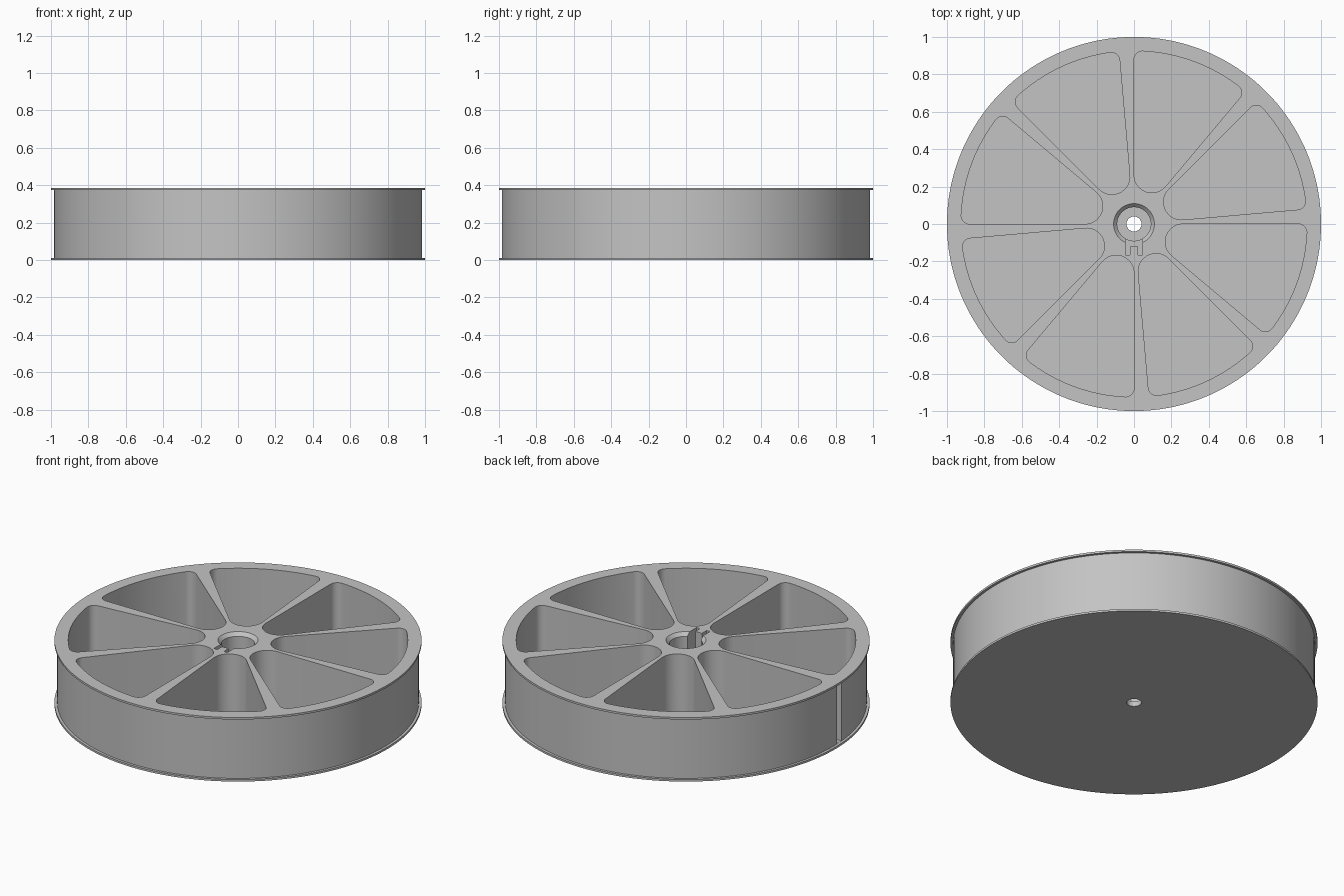
import bpy, bmesh
from math import sin, cos, asin, pi, radians
from mathutils import Matrix

if "Cube" in bpy.data.objects:
    bpy.data.objects.remove(bpy.data.objects["Cube"], do_unlink=True)

HEIGHT = 0.385
FLOOR = 0.02
LIP = 0.012


def make_object(name, bm):
    bmesh.ops.recalc_face_normals(bm, faces=bm.faces)
    mesh = bpy.data.meshes.new(name)
    bm.to_mesh(mesh)
    bm.free()
    obj = bpy.data.objects.new(name, mesh)
    bpy.context.scene.collection.objects.link(obj)
    return obj


def lathe(bm, profile, segments):
    """Revolve a closed (radius, z) profile around z."""
    rings = []
    for i in range(segments):
        a = 2 * pi * i / segments
        rings.append([bm.verts.new((r * cos(a), r * sin(a), z)) for r, z in profile])
    n = len(profile)
    for i, ring in enumerate(rings):
        after = rings[(i + 1) % segments]
        for j in range(n):
            k = (j + 1) % n
            bm.faces.new((ring[j], after[j], after[k], ring[k]))


def prism(bm, outline, low, high, angle=0.0):
    """Extrude a flat outline from low to high, turned around z."""
    turn = Matrix.Rotation(angle, 3, 'Z')
    bottom = [bm.verts.new(turn @ bm_point) for bm_point in
              (Matrix.Translation((x, y, low)).to_translation() for x, y in outline)]
    face = bm.faces.new(bottom)
    grown = bmesh.ops.extrude_face_region(bm, geom=[face], use_keep_orig=True)
    for item in grown["geom"]:
        if isinstance(item, bmesh.types.BMVert):
            item.co.z = high


def arc(cx, cy, radius, start, end, steps):
    return [(cx + radius * cos(start + (end - start) * i / steps),
             cy + radius * sin(start + (end - start) * i / steps))
            for i in range(steps + 1)]


def pocket_outline():
    """Rounded wedge, symmetric about +x, between the spokes."""
    half = radians(20)
    outer, fillet = 0.925, 0.045
    hub_distance = 0.28
    corner = outer - fillet
    swing = half - asin(fillet / corner)
    cx, cy = corner * cos(swing), corner * sin(swing)
    side = pi / 2 + half
    points = arc(hub_distance, 0, hub_distance * sin(half), side, 2 * pi - side, 18)
    points += arc(cx, -cy, fillet, -side, -swing, 10)
    points += arc(0, 0, outer, -swing, swing, 20)[1:-1]
    points += arc(cx, cy, fillet, swing, side, 10)
    return points


# Wheel body with thin lips, chamfered bore and shaft hole
bm = bmesh.new()
lathe(bm, [(0.04, 0), (1, 0), (1, LIP), (0.985, LIP),
           (0.985, HEIGHT - LIP), (1, HEIGHT - LIP), (1, HEIGHT),
           (0.109, HEIGHT), (0.09, HEIGHT - 0.02), (0.09, 0.03), (0.04, 0.03)], 180)
wheel = make_object("wheel", bm)

# Cutters: eight pockets, forked key slot at the bore, notch in the rim
bm = bmesh.new()
for i in range(8):
    prism(bm, pocket_outline(), FLOOR, HEIGHT + 0.1, radians(25 + 45 * i))
fork_half = [(0.045, -0.07), (0.045, -0.165), (0.022, -0.165), (0.022, -0.12)]
fork = fork_half + [(-x, y) for x, y in reversed(fork_half)]
prism(bm, fork, 0.04, HEIGHT + 0.1)
notch = [(0.94, -0.023), (1.05, -0.023), (1.05, 0.023), (0.94, 0.023)]
prism(bm, notch, LIP + 0.001, HEIGHT - LIP - 0.001, radians(183))
cutter = make_object("pocket_cutter", bm)
cutter.hide_render = True

cut = wheel.modifiers.new("cut_pockets", 'BOOLEAN')
cut.operation = 'DIFFERENCE'
cut.solver = 'EXACT'
cut.object = cutter

bpy.ops.object.select_all(action='DESELECT')
wheel.select_set(True)
bpy.context.view_layer.objects.active = wheel
bpy.ops.object.modifier_apply(modifier=cut.name)
bpy.data.objects.remove(cutter, do_unlink=True)

# Plain grey finish
grey = bpy.data.materials.new("plain_grey")
grey.use_nodes = True
colour = (0.55, 0.55, 0.55, 1)
grey.diffuse_color = colour
grey.node_tree.nodes["Principled BSDF"].inputs["Base Color"].default_value = colour
wheel.data.materials.clear()
wheel.data.materials.append(grey)
bpy.ops.object.shade_smooth_by_angle(angle=radians(30))
